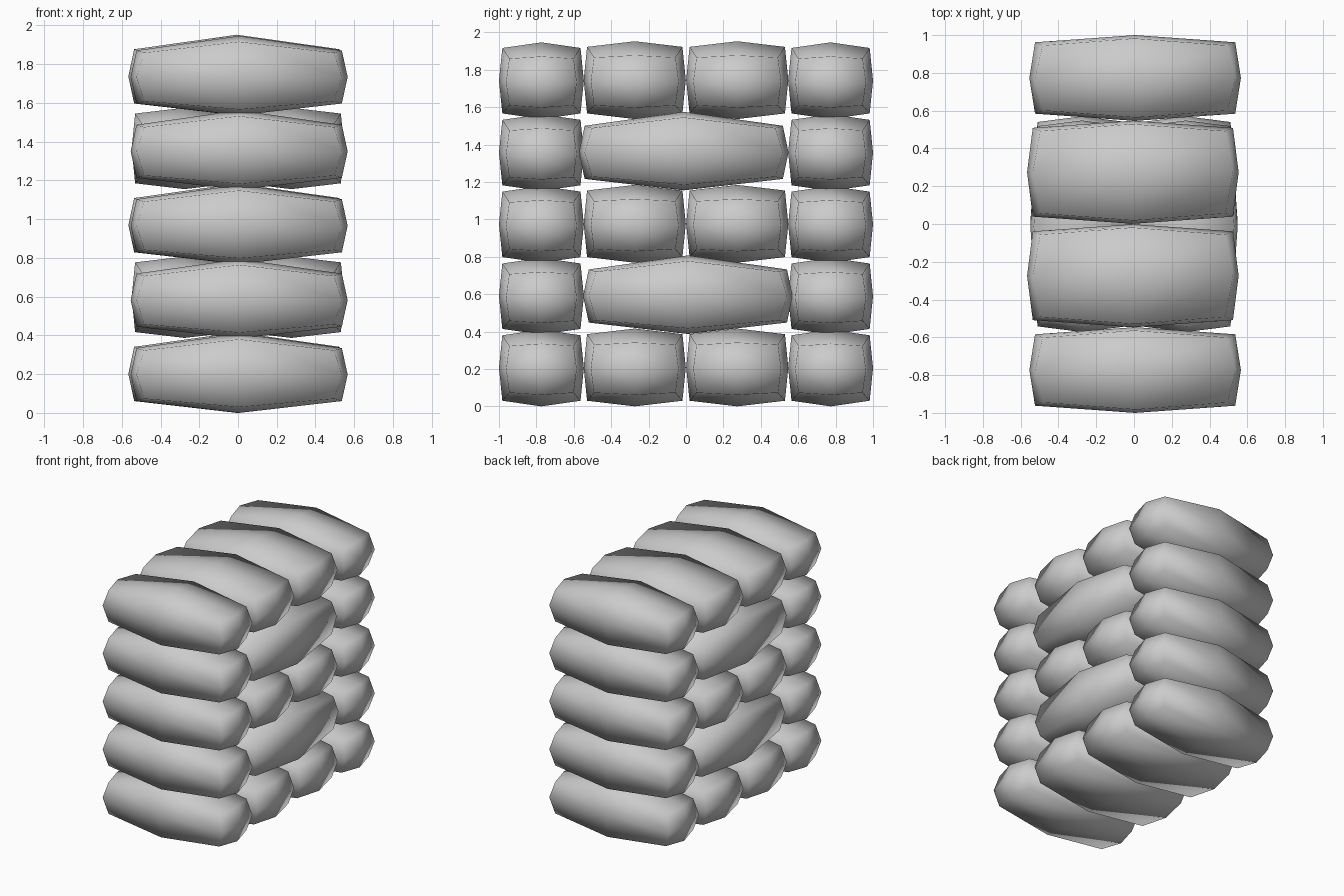
import bpy, bmesh
from math import pi
from mathutils import Matrix

if "Cube" in bpy.data.objects:
    bpy.data.objects.remove(bpy.data.objects["Cube"])


def sandbag(name, x, y, z, half_w, half_h=0.205, turn=0.0):
    """Low-poly stuffed bag: a 2x2x2 cube grid, bulged in the middle, pinched at the ends."""
    bm = bmesh.new()
    bmesh.ops.create_cube(bm, size=2)
    bmesh.ops.subdivide_edges(bm, edges=bm.edges[:], cuts=1, use_grid_fill=True)
    for v in bm.verts:
        sx, sy, sz = (round(c) for c in v.co)
        corner = abs(sy) + abs(sz) == 2
        if sx:                                          # pinched end
            length = 0.49 if corner else 0.53 if sy or sz else 0.56
            w = half_w - (0.055 if corner else 0.038)
            h = half_h - (0.08 if corner else 0.068)
            drop = 0.007                                # ends sag a little
        else:                                           # full middle
            length = 0
            w = half_w - (0.018 if corner else 0)
            h = half_h - (0.03 if corner else 0)
            drop = 0
        v.co = (sx * length, sy * w, sz * h - drop)
    bmesh.ops.recalc_face_normals(bm, faces=bm.faces[:])
    for f in bm.faces:
        f.smooth = True
    bm.transform(Matrix.Rotation(turn, 4, 'Z'))
    mesh = bpy.data.meshes.new(name)
    bm.to_mesh(mesh)
    bm.free()
    ob = bpy.data.objects.new(name, mesh)
    ob.location = (x, y, z)
    bpy.context.collection.objects.link(ob)


for row in range(5):
    z = 0.208 + row * 0.384
    # narrow bags at both ends of the wall
    for s in (-1, 1):
        sandbag(f"end_sandbag_{row}", 0.006, s * 0.773, z - 0.003, 0.227, 0.205)
    # inner bags: across the wall on even rows, along it on odd rows
    for s in (-1, 1):
        if row % 2 == 0:
            sandbag(f"cross_sandbag_{row}", -0.006, s * 0.274, z, 0.273, 0.208)
        else:
            shift = 0.01 if row == 1 else -0.012
            sandbag(f"long_sandbag_{row}", s * 0.276, shift, z + 0.005, 0.273, 0.21, pi / 2)
